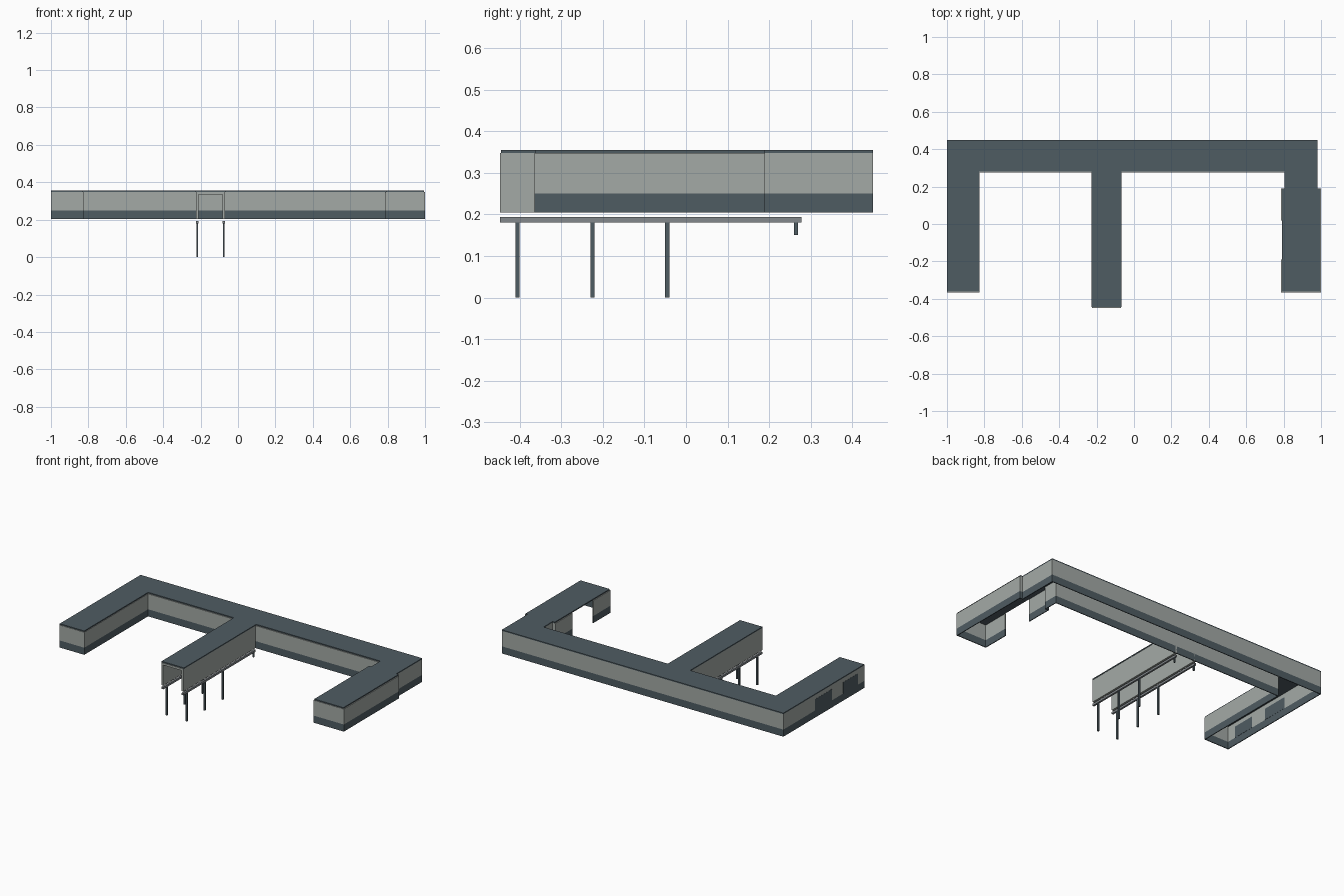
import bpy, bmesh

if "Cube" in bpy.data.objects:
    bpy.data.objects.remove(bpy.data.objects["Cube"])


def material(name, colour):
    m = bpy.data.materials.new(name)
    m.diffuse_color = (*colour, 1)
    m.use_nodes = True
    m.node_tree.nodes["Principled BSDF"].inputs["Base Color"].default_value = m.diffuse_color
    return m


LIGHT = material("pale grey cladding", (0.37, 0.40, 0.38))
DARK = material("dark slate", (0.078, 0.107, 0.123))
MID = material("steel grey", (0.23, 0.25, 0.265))

BASE, BAND, EAVE, TOP = 0.205, 0.25, 0.348, 0.355
T = 0.005  # wall thickness


def finish(name, bm, mat):
    bmesh.ops.recalc_face_normals(bm, faces=bm.faces)
    mesh = bpy.data.meshes.new(name)
    bm.to_mesh(mesh)
    bm.free()
    mesh.materials.append(mat)
    ob = bpy.data.objects.new(name, mesh)
    bpy.context.collection.objects.link(ob)
    return ob


def box(name, x, y, z, mat):
    bm = bmesh.new()
    bmesh.ops.create_cube(bm, size=1)
    for v in bm.verts:
        v.co = [r[0] if c < 0 else r[1] for c, r in zip(v.co, (x, y, z))]
    return finish(name, bm, mat)


def slab(name, outline, z0, z1, mat):
    bm = bmesh.new()
    face = bm.faces.new([bm.verts.new((x, y, z0)) for x, y in outline])
    ext = bmesh.ops.extrude_face_region(bm, geom=[face])
    for v in ext["geom"]:
        if isinstance(v, bmesh.types.BMVert):
            v.co.z = z1
    return finish(name, bm, mat)


def wall(name, x, y):
    """Pale wall above a dark plinth band."""
    box(name + "_plinth", x, y, (BASE, BAND), DARK)
    box(name + "_cladding", x, y, (BAND, EAVE), LIGHT)


# Main bar walls along the back
wall("back_wall", (-1, 0.98), (0.45 - T, 0.45))
wall("court_wall", (-0.825, 0.805), (0.275, 0.275 + T))
wall("main_end_wall", (0.98 - T, 0.98), (0.185, 0.45))

# Left wing
wall("left_outer_wall", (-1, -1 + T), (-0.365, 0.45))
wall("left_inner_wall", (-0.825 - T, -0.825), (-0.365, 0.28))
wall("left_front_wall", (-1, -0.825), (-0.365, -0.365 + T))
for y0, y1 in ((-0.30, -0.15), (-0.035, 0.135)):
    # Panels show on both faces of the outer wall
    box("left_dark_panel", (-1.001, -1 + T + 0.001), (y0, y1), (BAND, 0.322), DARK)

# Right wing, stepped outward, with an opening on the court side
wall("right_outer_wall", (1 - T, 1), (-0.365, 0.19))
wall("right_front_wall", (0.785, 1), (-0.365, -0.365 + T))
wall("right_inner_front_wall", (0.785, 0.785 + T), (-0.365, -0.19))
wall("right_inner_rear_wall", (0.785, 0.785 + T), (0.02, 0.19))
wall("right_link_wall", (0.805, 0.805 + T), (0.185, 0.28))
wall("right_outer_step", (0.975, 1), (0.185, 0.19))
wall("right_inner_step", (0.785, 0.81), (0.185, 0.19))

# Single flat roof over the bar and all wings
slab("roof", [(-1, 0.45), (0.98, 0.45), (0.98, 0.19), (0.995, 0.19),
              (0.995, -0.362), (0.79, -0.362), (0.79, 0.19), (0.805, 0.19),
              (0.805, 0.28), (-0.068, 0.28), (-0.068, -0.445), (-0.226, -0.445),
              (-0.226, 0.28), (-0.828, 0.28), (-0.828, -0.362), (-1, -0.362)],
     EAVE, TOP, DARK)

# Middle walkway: open-ended channel with pale walls and ceiling
box("walkway_ceiling", (-0.224, -0.07), (-0.448, 0.28), (0.335, EAVE), LIGHT)
for side, x0, x1 in (("left", -0.224, -0.212), ("right", -0.082, -0.07)):
    box(f"walkway_{side}_wall", (x0, x1), (-0.448, 0.28), (BASE, 0.336), LIGHT)
    # Rail and posts carrying the walkway
    box(f"walkway_{side}_beam", (x0, x1), (-0.448, 0.278), (0.181, 0.194), MID)
    for y in (-0.405, -0.225, -0.045):
        box(f"walkway_{side}_post", (x0 + 0.001, x1 - 0.001), (y - 0.005, y + 0.005), (0, 0.182), DARK)
    box(f"walkway_{side}_bracket", (x0 + 0.001, x1 - 0.001), (0.26, 0.269), (0.151, 0.182), DARK)
